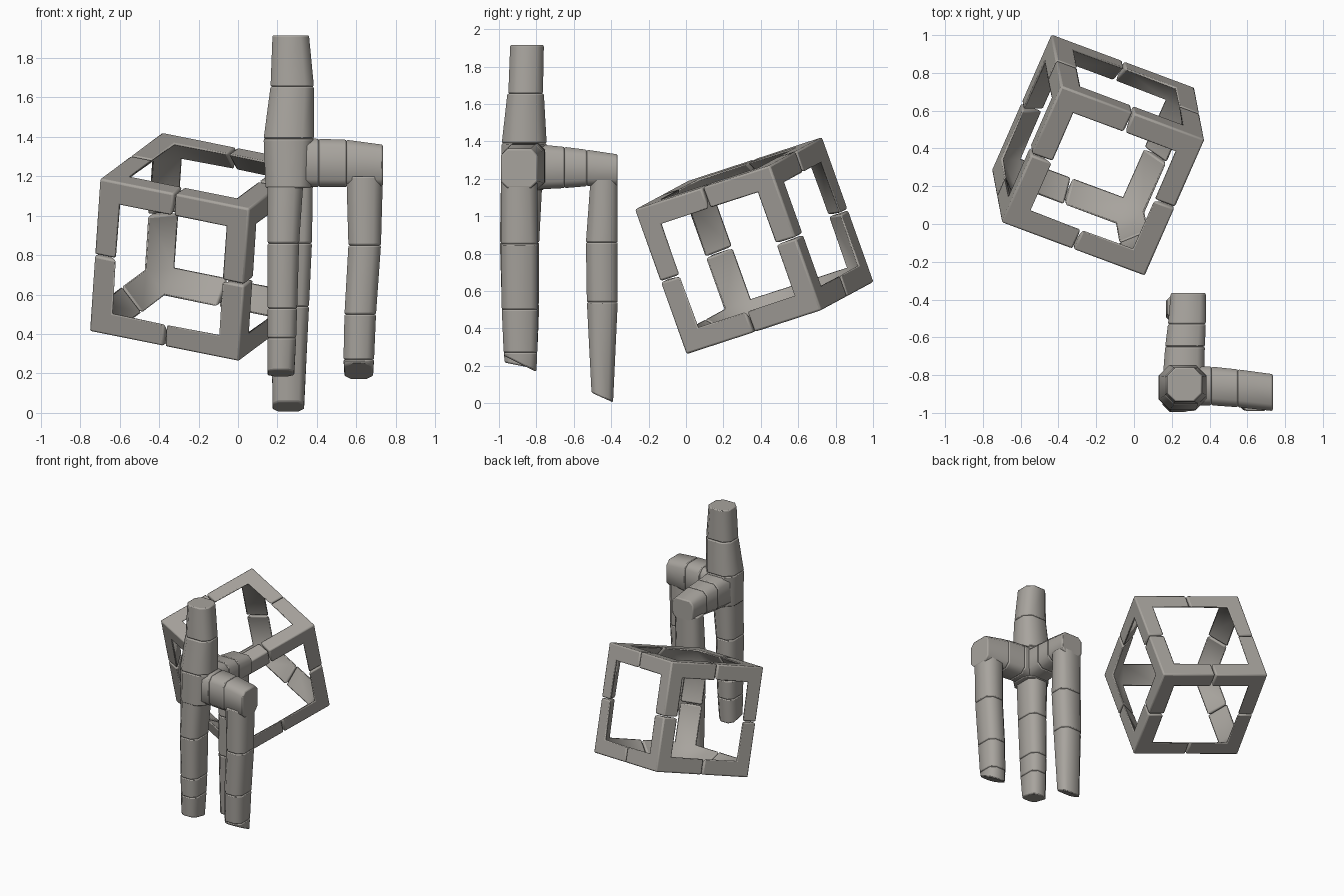
import bpy, bmesh
from itertools import product
from mathutils import Vector

old = bpy.data.objects.get("Cube")
if old:
    bpy.data.objects.remove(old, do_unlink=True)

stone = bpy.data.materials.new("warm grey")
stone.use_nodes = True
colour = (0.39, 0.37, 0.34, 1)
stone.diffuse_color = colour
stone.node_tree.nodes["Principled BSDF"].inputs["Base Color"].default_value = colour


def finish(name, bm, width):
    """Turn a bmesh into a softly bevelled, smooth shaded object."""
    bmesh.ops.remove_doubles(bm, verts=bm.verts, dist=1e-5)
    bmesh.ops.recalc_face_normals(bm, faces=bm.faces)
    mesh = bpy.data.meshes.new(name)
    bm.to_mesh(mesh)
    bm.free()
    mesh.materials.append(stone)
    ob = bpy.data.objects.new(name, mesh)
    bpy.context.collection.objects.link(ob)
    bev = ob.modifiers.new("soft edges", 'BEVEL')
    bev.width, bev.segments = width, 2
    bev.limit_method, bev.angle_limit = 'ANGLE', 0.87
    bpy.ops.object.select_all(action='DESELECT')
    ob.select_set(True)
    bpy.context.view_layer.objects.active = ob
    bpy.ops.object.shade_smooth_by_angle(angle=0.8)


# Tilted open cube: eight corner pieces with triangular bars, meeting mid edge
centre = Vector((-0.19, 0.365, 0.842))
up = Vector((0.064, -0.335, 0.94)).normalized()
side = Vector((-0.921, 0.344, 0.184))
side = (side - side.dot(up) * up).normalized()
axes = (side.cross(up), side, up)
HALF, BAR, GAP = 0.412, 0.122, 0.004


def corner_piece(name, signs):
    bm = bmesh.new()

    def vert(i, a, j=0, b=0):
        q = [0, 0, 0]
        q[j] = b
        q[i] = a
        return bm.verts.new(centre + sum((s * (HALF - d) * ax for s, d, ax
                                          in zip(signs, q, axes)), Vector()))

    end = HALF - GAP
    for i in range(3):
        j, k = (i + 1) % 3, (i + 2) % 3
        for m in (j, k):
            bm.faces.new((vert(i, 0), vert(i, end), vert(i, end, m, BAR), vert(i, BAR, m, BAR)))
        bm.faces.new((vert(i, end, j, BAR), vert(i, end, k, BAR),
                      vert(i, BAR, k, BAR), vert(i, BAR, j, BAR)))
        bm.faces.new((vert(i, end), vert(i, end, j, BAR), vert(i, end, k, BAR)))
    bm.faces.new([vert(i, BAR, (i + 1) % 3, BAR) for i in range(3)])
    finish(name, bm, 0.011)


for n, signs in enumerate(product((-1, 1), repeat=3)):
    corner_piece(f"frame_corner_{n + 1}", signs)


# Limbs: a chain of chamfered blocks between rectangular sections
def limb(name, axis, sections, cut=0.24):
    """Section: position on axis, low and high of both other axes, end slant."""
    i = "xyz".index(axis)
    j, k = [n for n in range(3) if n != i]

    def ring(bm, sec):
        pos, a0, a1, b0, b1 = sec[:5]
        slant = sec[5] if len(sec) > 5 else 0
        c = cut * min(a1 - a0, b1 - b0)
        outline = [(a0 + c, b0), (a1 - c, b0), (a1, b0 + c), (a1, b1 - c),
                   (a1 - c, b1), (a0 + c, b1), (a0, b1 - c), (a0, b0 + c)]
        verts = []
        for a, b in outline:
            p = [0, 0, 0]
            p[i], p[j], p[k] = pos + slant * (b - (b0 + b1) / 2), a, b
            verts.append(bm.verts.new(p))
        return verts

    for n, (s, e) in enumerate(zip(sections, sections[1:])):
        bm = bmesh.new()
        r0, r1 = ring(bm, s), ring(bm, e)
        bm.faces.new(r0)
        bm.faces.new(r1)
        for m in range(8):
            q = (m + 1) % 8
            bm.faces.new((r0[m], r0[q], r1[q], r1[m]))
        finish(f"{name}_{n + 1}", bm, 0.008)


limb("upper_column", 'z', [
    (1.14, 0.14, 0.37, -0.99, -0.76), (1.39, 0.13, 0.385, -0.985, -0.745),
    (1.655, 0.165, 0.385, -0.955, -0.76)])
limb("column_head", 'z', [
    (1.655, 0.165, 0.385, -0.95, -0.765), (1.915, 0.175, 0.36, -0.94, -0.76)])

limb("front_leg", 'z', [
    (1.15, 0.15, 0.33, -0.99, -0.77), (0.86, 0.15, 0.31, -0.995, -0.785),
    (0.53, 0.15, 0.3, -0.985, -0.785), (0.38, 0.15, 0.295, -0.98, -0.79),
    (0.2, 0.15, 0.285, -0.97, -0.8, -0.2)])

limb("side_arm", 'x', [
    (0.25, -0.965, -0.75, 1.145, 1.395), (0.41, -0.96, -0.755, 1.145, 1.39),
    (0.55, -0.97, -0.77, 1.145, 1.385), (0.735, -0.99, -0.795, 1.15, 1.36)], 0.18)
limb("side_leg", 'z', [
    (1.2, 0.55, 0.735, -0.99, -0.795), (0.85, 0.56, 0.725, -0.99, -0.79),
    (0.5, 0.54, 0.7, -0.985, -0.79), (0.27, 0.535, 0.69, -0.975, -0.795),
    (0.21, 0.54, 0.685, -0.97, -0.8, -0.5)])

limb("back_arm", 'y', [
    (-0.85, 0.15, 0.37, 1.14, 1.39), (-0.65, 0.165, 0.375, 1.15, 1.37),
    (-0.53, 0.18, 0.38, 1.16, 1.355), (-0.365, 0.195, 0.38, 1.165, 1.33)], 0.18)
limb("back_leg", 'z', [
    (1.2, 0.175, 0.38, -0.51, -0.365), (0.86, 0.17, 0.375, -0.535, -0.365),
    (0.54, 0.17, 0.36, -0.53, -0.365), (0.03, 0.175, 0.335, -0.505, -0.39, -0.45)])
